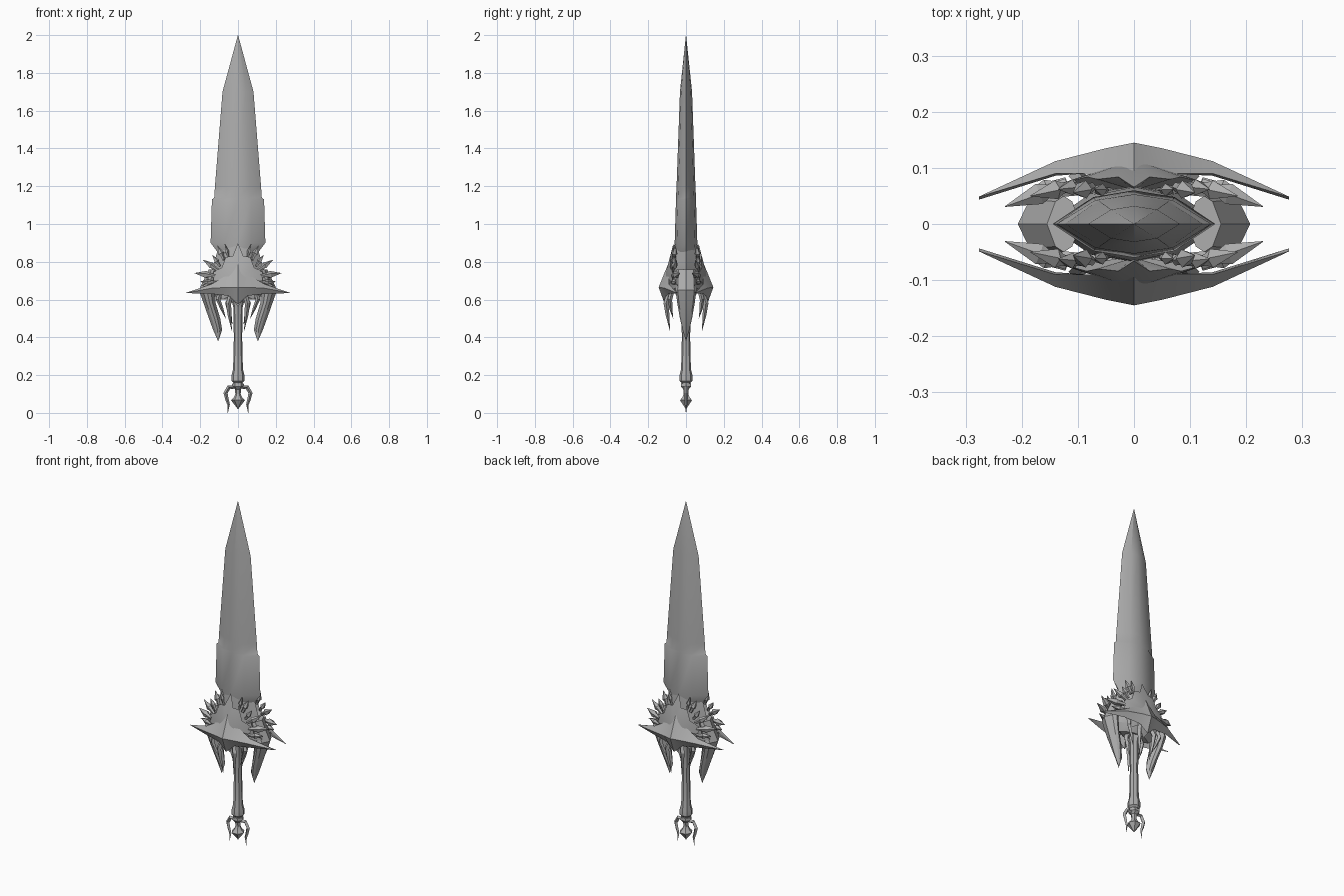
import bpy, bmesh
from math import cos, sin, pi, radians
from mathutils import Vector

cube = bpy.data.objects.get("Cube")
if cube:
    bpy.data.objects.remove(cube)

steel = bpy.data.materials.new("grey steel")
steel.use_nodes = True
GREY = (0.42, 0.42, 0.42, 1)
steel.diffuse_color = GREY
steel.node_tree.nodes["Principled BSDF"].inputs["Base Color"].default_value = GREY


def finish(name, bm, mirror=""):
    bmesh.ops.remove_doubles(bm, verts=bm.verts, dist=0.0004)
    bmesh.ops.recalc_face_normals(bm, faces=bm.faces)
    mesh = bpy.data.meshes.new(name)
    bm.to_mesh(mesh)
    bm.free()
    mesh.materials.append(steel)
    ob = bpy.data.objects.new(name, mesh)
    bpy.context.collection.objects.link(ob)
    bpy.ops.object.select_all(action="DESELECT")
    ob.select_set(True)
    bpy.context.view_layer.objects.active = ob
    bpy.ops.object.shade_smooth_by_angle(angle=radians(25))
    if mirror:
        mod = ob.modifiers.new("mirror", "MIRROR")
        mod.use_axis = ("x" in mirror, "y" in mirror, False)
        mod.use_mirror_merge = False
    return ob


def loft(name, rings, mirror=""):
    """Skin a list of equal closed rings and cap both ends."""
    bm = bmesh.new()
    loops = [[bm.verts.new(p) for p in ring] for ring in rings]
    n = len(loops[0])
    for a, b in zip(loops, loops[1:]):
        for i in range(n):
            j = (i + 1) % n
            bm.faces.new((a[i], a[j], b[j], b[i]))
    bm.faces.new(loops[0])
    bm.faces.new(loops[-1])
    bmesh.ops.dissolve_degenerate(bm, edges=bm.edges, dist=0.0001)
    return finish(name, bm, mirror)


def lens(z, w, t, cx=0, belly=0.8):
    """Eight-point lens section, w wide and t thick from its middle."""
    b = 0.5
    pts = [(w, 0), (w * b, t * belly), (0, t), (-w * b, t * belly),
           (-w, 0), (-w * b, -t * belly), (0, -t), (w * b, -t * belly)]
    return [(cx + x, y, z) for x, y in pts]


def horn(name, path, radii, mirror="", sides=5):
    """Tapered, faceted horn that follows a path."""
    pts = [Vector(p) for p in path]
    rings = []
    for k, (p, r) in enumerate(zip(pts, radii)):
        d = pts[min(k + 1, len(pts) - 1)] - pts[max(k - 1, 0)]
        u = d.cross(Vector((0, 1, 0.01))).normalized()
        v = d.cross(u).normalized()
        rings.append([p + max(r, 0.0006) * (u * cos(2 * pi * i / sides) + v * sin(2 * pi * i / sides))
                      for i in range(sides)])
    return loft(name, rings, mirror)


def lathe(name, profile, sides=8):
    return loft(name, [[(r * cos(2 * pi * i / sides), r * sin(2 * pi * i / sides), z)
                        for i in range(sides)] for r, z in profile])


# Blade: lens section, stepped shoulder low down, long point
loft("blade", [lens(*s) for s in [
    (0.84, 0.10, 0.055), (0.90, 0.145, 0.06), (1.13, 0.138, 0.053), (1.14, 0.126, 0.053),
    (1.20, 0.122, 0.05), (1.70, 0.082, 0.032), (2.0, 0.0006, 0.0006)]])

# Guard core and its two downward side wings
loft("guard_core", [lens(*s) for s in [
    (0.60, 0.10, 0.04), (0.64, 0.15, 0.062), (0.70, 0.155, 0.068),
    (0.80, 0.125, 0.066), (0.89, 0.10, 0.058)]])
loft("side_wing", [lens(z, w, t, cx) for z, cx, w, t in [
    (0.76, 0.125, 0.03, 0.05), (0.65, 0.165, 0.042, 0.055), (0.58, 0.15, 0.032, 0.046),
    (0.50, 0.124, 0.030, 0.032), (0.44, 0.108, 0.024, 0.018), (0.38, 0.105, 0.0006, 0.0006)]], "x")

# Swept crescent on front and back: ridge, upper edge, lower edge
half = [  # x, ridge y, ridge z, top y, top z, low y, low z
    (0, -0.145, 0.665, -0.09, 0.80, -0.112, 0.575),
    (0.05, -0.135, 0.665, -0.09, 0.735, -0.105, 0.62),
    (0.14, -0.112, 0.66, -0.09, 0.682, -0.092, 0.63),
    (0.276, -0.049, 0.635, -0.0485, 0.6355, -0.0485, 0.6345)]
stations = [(-s[0],) + s[1:] for s in reversed(half[1:])] + half
loft("guard_crescent", [[(x, ry, rz), (x, ty, tz), (x, (ty + ly) / 2 + 0.005, rz), (x, ly, lz)]
                        for x, ry, rz, ty, tz, ly, lz in stations], "y")

# Star-shaped plate behind each crescent
rim = [(0, 0.90), (0.028, 0.83), (0.065, 0.825), (0.085, 0.77), (0.13, 0.745),
       (0.13, 0.70), (0.19, 0.675), (0.12, 0.645), (0.08, 0.60), (0.04, 0.62), (0, 0.56)]
rim += [(-x, z) for x, z in reversed(rim[1:-1])]
bm = bmesh.new()
front = bm.verts.new((0, -0.115, 0.71))
rear = bm.verts.new((0, -0.06, 0.71))
edge = [bm.verts.new((x, -0.098 + 1.5 * x * x + 0.9 * (z - 0.71) ** 2, z)) for x, z in rim]
for a, b in zip(edge, edge[1:] + edge[:1]):
    bm.faces.new((a, b, front))
    bm.faces.new((b, a, rear))
finish("star_plate", bm, "y")

# Thorns fanning out along the guard
thorns = [((0.05, -0.06, 0.82), (0.07, -0.062, 0.895), 0.012),
          ((0.075, -0.066, 0.81), (0.108, -0.056, 0.885), 0.017),
          ((0.095, -0.068, 0.775), (0.135, -0.062, 0.835), 0.015),
          ((0.105, -0.07, 0.755), (0.185, -0.05, 0.81), 0.018),
          ((0.12, -0.072, 0.725), (0.23, -0.031, 0.74), 0.02),
          ((0.12, -0.076, 0.69), (0.20, -0.05, 0.695), 0.016)]
for k, (base, tip, r) in enumerate(thorns):
    a, b = Vector(base), Vector(tip)
    horn(f"thorn_{k + 1}", [a, a.lerp(b, 0.3), a.lerp(b, 0.45), b], [r * 0.5, r * 0.6, r, 0], "xy")

# Fangs hanging below the guard
horn("inner_fang", [(0.03, -0.085, 0.65), (0.05, -0.105, 0.58), (0.045, -0.098, 0.52), (0.033, -0.085, 0.435)],
     [0.012, 0.014, 0.010, 0], "xy", 4)
horn("outer_fang", [(0.09, -0.07, 0.66), (0.105, -0.085, 0.60), (0.085, -0.08, 0.55), (0.065, -0.068, 0.50)],
     [0.012, 0.012, 0.008, 0], "xy", 4)
horn("collar_fang", [(0.025, 0, 0.62), (0.055, 0, 0.58), (0.045, 0, 0.53), (0.03, 0, 0.47)],
     [0.018, 0.014, 0.010, 0], "x", 4)

# Grip with collars, then the pointed pommel
lathe("grip", [(0.045, 0.65), (0.035, 0.60), (0.025, 0.56), (0.022, 0.40), (0.026, 0.23),
               (0.034, 0.20), (0.035, 0.17), (0.024, 0.16), (0.024, 0.145)])
lathe("pommel", [(0.030, 0.155), (0.032, 0.14), (0.017, 0.125), (0.014, 0.10),
                 (0.022, 0.082), (0.037, 0.067), (0.0006, 0.02)], 6)

# Curved claws on both sides of the pommel
horn("pommel_claw", [(0.022, 0, 0.135), (0.048, 0, 0.137), (0.066, 0, 0.105), (0.058, 0, 0.07), (0.05, 0, 0.045),
                     (0.054, 0, 0.0)], [0.010, 0.011, 0.011, 0.009, 0.007, 0], "x", 4)
